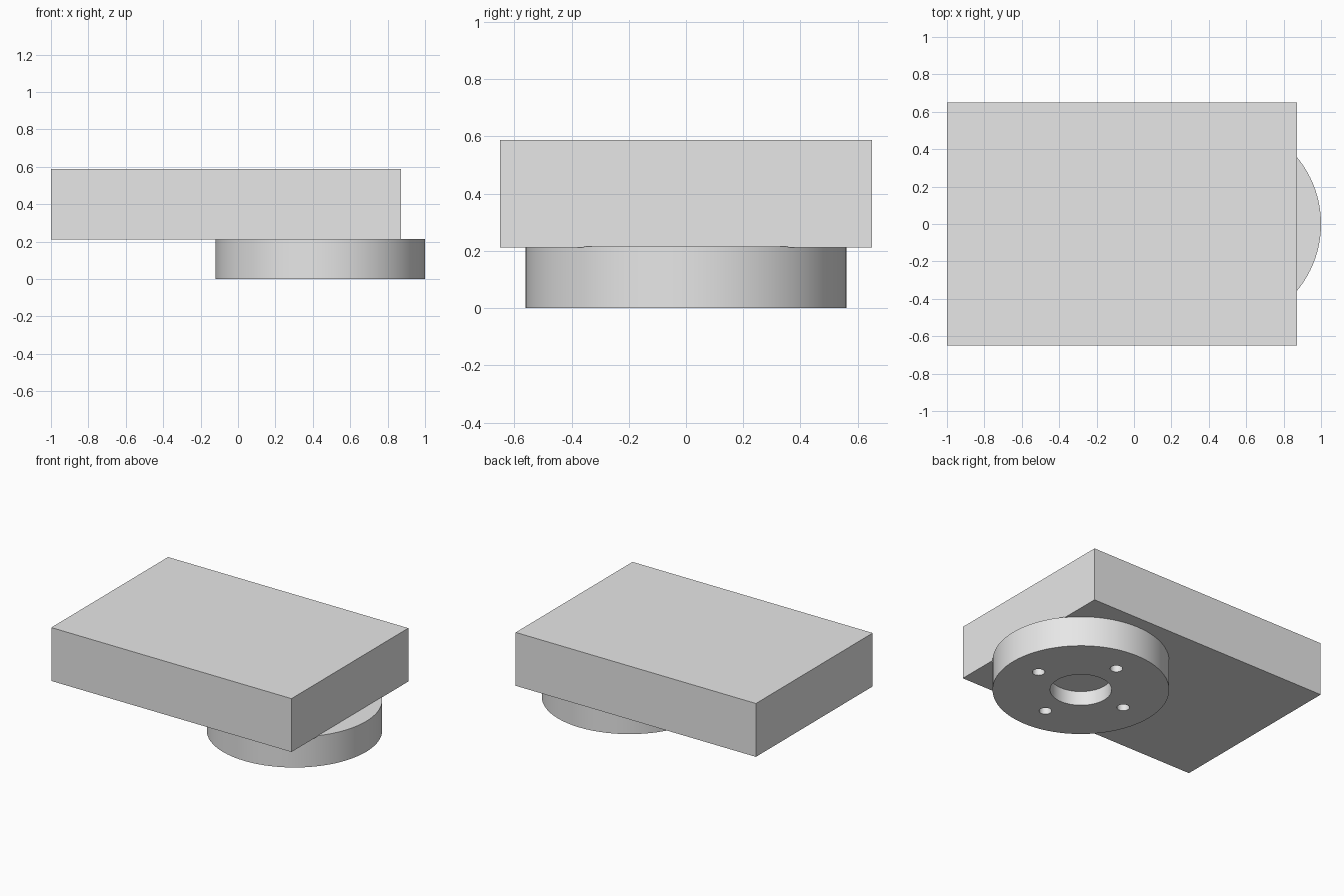
import bpy
import math

cube = bpy.data.objects.get("Cube")
if cube:
    bpy.data.objects.remove(cube, do_unlink=True)

grey = bpy.data.materials.new("light_grey")
grey.use_nodes = True
grey.diffuse_color = (0.8, 0.8, 0.8, 1)
grey.node_tree.nodes["Principled BSDF"].inputs["Base Color"].default_value = grey.diffuse_color

DISC_X, DISC_RADIUS, DISC_TOP = 0.44, 0.56, 0.215
BORE_RADIUS, BORE_DEPTH = 0.195, 0.1
BOLT_RADIUS, BOLT_CIRCLE = 0.04, 0.35


def cylinder(name, x, y, radius, z0, z1, sides):
    bpy.ops.mesh.primitive_cylinder_add(
        vertices=sides, radius=radius, depth=z1 - z0, location=(x, y, (z0 + z1) / 2))
    obj = bpy.context.object
    obj.name = name
    obj.data.materials.append(grey)
    return obj


def cut(target, cutter):
    cutter.hide_render = True
    mod = target.modifiers.new("cut", 'BOOLEAN')
    mod.operation = 'DIFFERENCE'
    mod.solver = 'EXACT'
    mod.object = cutter
    bpy.context.view_layer.objects.active = target
    bpy.ops.object.modifier_apply(modifier=mod.name)
    bpy.data.objects.remove(cutter, do_unlink=True)


# Rectangular body
x0, x1, z0, z1 = -1, 0.872, 0.212, 0.588
bpy.ops.mesh.primitive_cube_add(size=1, location=((x0 + x1) / 2, 0, (z0 + z1) / 2))
body = bpy.context.object
body.name = "body_block"
body.scale = (x1 - x0, 1.3, z1 - z0)
bpy.ops.object.transform_apply(location=False, rotation=False, scale=True)
body.data.materials.append(grey)

# Round mounting flange under the body
flange = cylinder("mounting_flange", DISC_X, 0, DISC_RADIUS, 0, DISC_TOP, 96)

# Central blind bore and four bolt holes on the axes
cut(flange, cylinder("bore_cutter", DISC_X, 0, BORE_RADIUS, -0.1, BORE_DEPTH, 64))
for i in range(4):
    a = i * math.pi / 2
    cut(flange, cylinder("bolt_cutter", DISC_X + BOLT_CIRCLE * math.cos(a),
                         BOLT_CIRCLE * math.sin(a), BOLT_RADIUS, -0.1, BORE_DEPTH, 32))

bpy.ops.object.select_all(action='DESELECT')
flange.select_set(True)
bpy.context.view_layer.objects.active = flange
bpy.ops.object.shade_smooth_by_angle(angle=math.radians(30))
